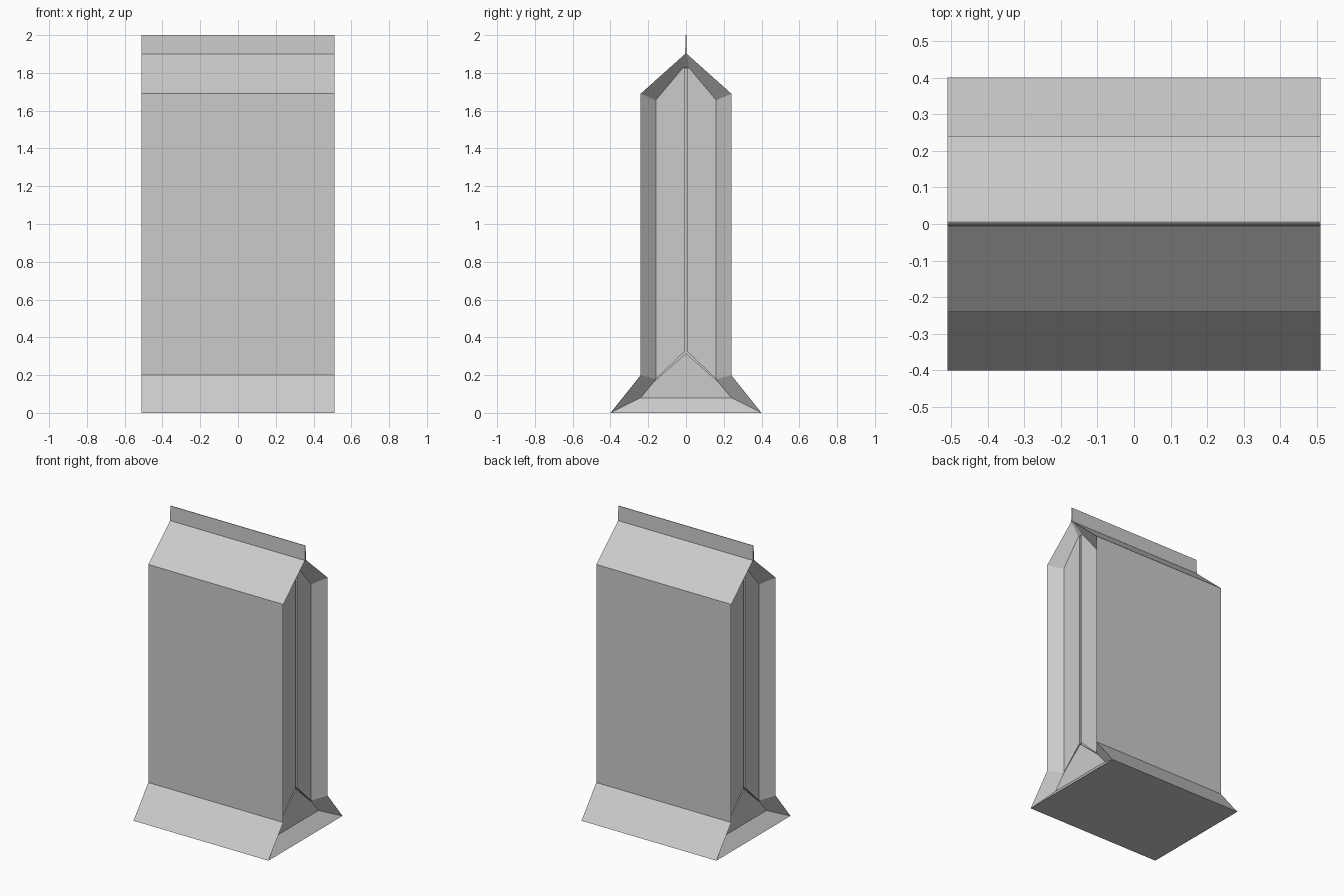
import bpy
import bmesh

if "Cube" in bpy.data.objects:
    bpy.data.objects.remove(bpy.data.objects["Cube"])

HALF_W = 0.51      # outer x of the front and back panels
RECESS = 0.44      # x of the sunken gusset
GROOVE = 0.425     # x of the fold groove bottom

# half profile (y, z): foot, shoulder, neck, tip of the seal
OUTER = [(0.4, 0), (0.24, 0.2), (0.24, 1.69), (0.005, 1.9), (0.002, 2.0)]
# half outline of the sunken gusset
INNER = [(0.24, 0.08), (0.168, 0.167), (0.16, 0.179), (0.16, 1.655),
         (0.018, 1.825), (0.006, 1.825)]
FOLD = (0.006, 0.326)   # lower end of the vertical fold
APEX = (0, 0.315)       # tip of the lower triangular flap

bm = bmesh.new()


def face(points):
    bm.faces.new([bm.verts.new(p) for p in points])


def at(x, points, s=1):
    return [(x, s * y, z) for y, z in points]


def both(points):
    # half outline followed by its mirrored return
    return points + [(-y, z) for y, z in reversed(points) if y != 0]


# front and back panels, each a strip following the profile, plus the base
for s in (1, -1):
    for a, b in zip(OUTER, OUTER[1:]):
        face(at(HALF_W, [a, b], s) + at(-HALF_W, [b, a], s))
for z, y in ((0, 0.4), (2.0, 0.002)):
    face([(HALF_W, y, z), (-HALF_W, y, z), (-HALF_W, -y, z), (HALF_W, -y, z)])

foot, shoulder, neck, seal, tip = OUTER
i0, i1, i2, i3, i4, i5 = INNER
for side in (1, -1):
    out, mid, deep = side * HALF_W, side * RECESS, side * GROOVE
    for s in (1, -1):
        # sloping borders leading into the gusset
        face(at(out, [foot, shoulder], s) + at(mid, [i2, i1, i0], s))
        face(at(out, [shoulder, neck], s) + at(mid, [i3, i2], s))
        face(at(out, [neck, seal], s) + at(mid, [i4, i3], s))
        # upright gusset panel
        face(at(mid, [i2, i3, i4, i5, FOLD], s))
    # lower border, upper border and end of the seal
    f, b = [foot, (-foot[0], foot[1])], [(-i0[0], i0[1]), i0]
    face(at(out, f) + at(mid, b))
    t = both([i4, i5])
    face(at(out, [(-seal[0], seal[1]), seal]) + at(mid, t))
    face(at(out, both([seal, tip])))
    # lower flap
    face(at(mid, both([i0, i1, APEX])))
    # fold groove between the three panels
    loop = [i5, FOLD, i2, i1, APEX]
    loop += [(-y, z) for y, z in reversed(loop[:-1])]
    face(at(deep, loop))
    for a, b in zip(loop, loop[1:] + loop[:1]):
        face(at(mid, [a, b]) + at(deep, [b, a]))

bmesh.ops.remove_doubles(bm, verts=bm.verts, dist=0.0005)
bmesh.ops.recalc_face_normals(bm, faces=bm.faces)

mesh = bpy.data.meshes.new("gusseted_bag")
bm.to_mesh(mesh)
bm.free()
bag = bpy.data.objects.new("gusseted_bag", mesh)
bpy.context.collection.objects.link(bag)
